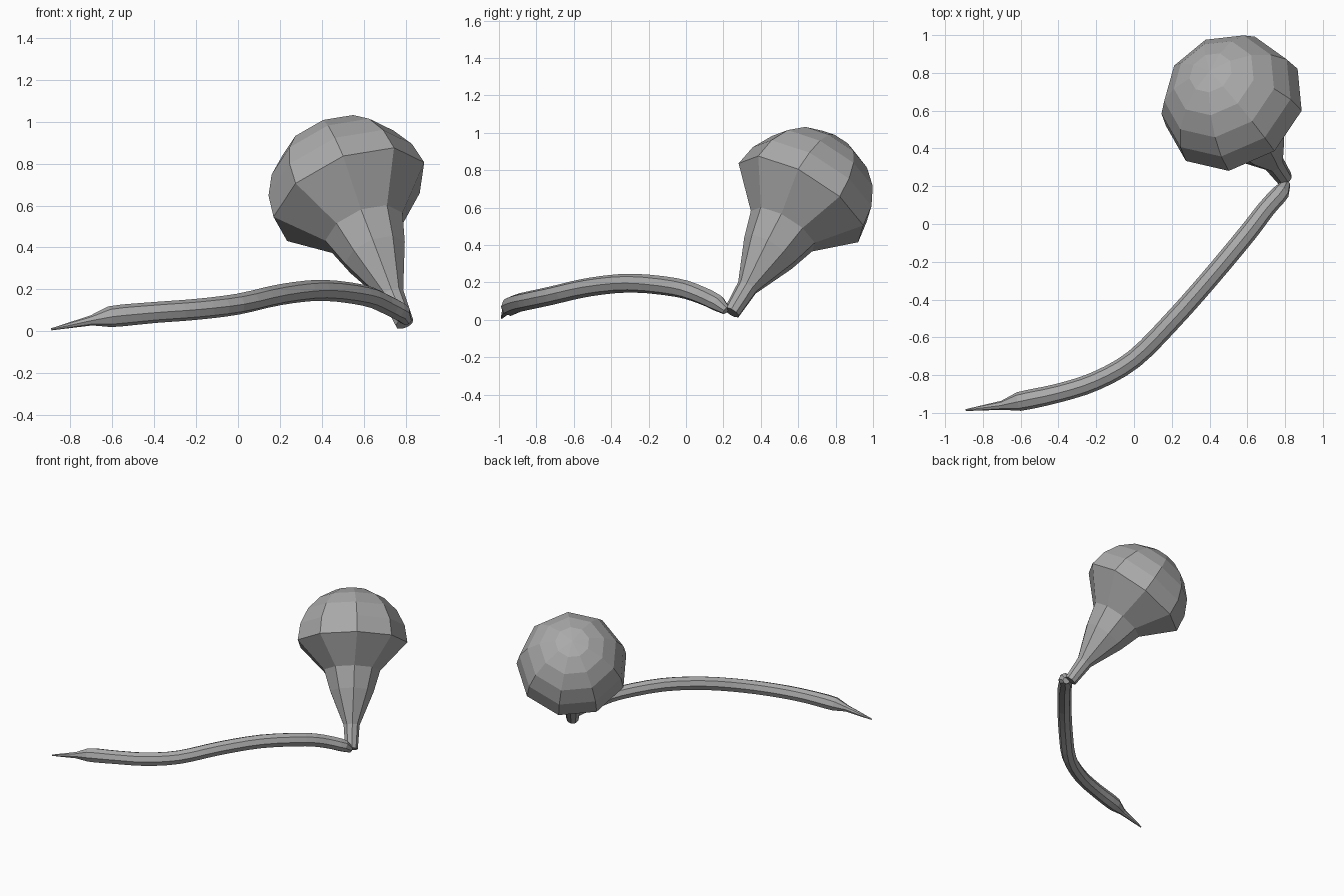
import bpy
import bmesh
from math import cos, sin, pi, radians
from mathutils import Vector

if "Cube" in bpy.data.objects:
    bpy.data.objects.remove(bpy.data.objects["Cube"], do_unlink=True)

grey = bpy.data.materials.new("plain_grey")
grey.use_nodes = True
grey.diffuse_color = (0.4, 0.4, 0.4, 1)
grey.node_tree.nodes["Principled BSDF"].inputs["Base Color"].default_value = (0.4, 0.4, 0.4, 1)


def loft(name, rings, sides):
    """Skin rings given as (centre, normal, reference direction, radius)."""
    bm = bmesh.new()
    loops = []
    for centre, normal, ref, radius in rings:
        n = normal.normalized()
        u = (ref - n * ref.dot(n)).normalized()
        v = n.cross(u)
        angles = [2 * pi * k / sides for k in range(sides)]
        loops.append([bm.verts.new(centre + (u * cos(a) + v * sin(a)) * radius) for a in angles])
    for a, b in zip(loops, loops[1:]):
        for k in range(sides):
            j = (k + 1) % sides
            bm.faces.new((a[k], a[j], b[j], b[k]))
    bm.faces.new(loops[0][::-1])
    bm.faces.new(loops[-1])
    bmesh.ops.remove_doubles(bm, verts=bm.verts, dist=0.0005)
    bmesh.ops.recalc_face_normals(bm, faces=bm.faces)
    mesh = bpy.data.meshes.new(name)
    bm.to_mesh(mesh)
    bm.free()
    mesh.materials.append(grey)
    obj = bpy.data.objects.new(name, mesh)
    bpy.context.collection.objects.link(obj)
    return obj


# Bulb: nine-sided neck flaring into a domed head, along a tilted axis
axis = Vector((-0.344, 0.494, 0.799)).normalized()
centre = Vector((0.534, 0.618, 0.642))
corner = Vector((0.54, -0.597, 0.597))
head_radius = 0.39
profile = [(-0.755, 0.045), (-0.587, 0.057), (-0.35, 0.155), (-0.2, 0.2)]
for step in range(6):
    lat = radians(18 * step)
    profile.append((head_radius * sin(lat), max(head_radius * cos(lat), 0.0001)))
loft("bulb", [(centre + axis * h, axis, corner, r) for h, r in profile], 9)

# Tail: slim eight-sided stalk, pointed at its free end
path = [
    (-0.89, -0.985, 0.01, 0.005), (-0.70, -0.96, 0.052, 0.024),
    (-0.61, -0.94, 0.07, 0.05), (-0.40, -0.895, 0.09, 0.05),
    (-0.20, -0.83, 0.105, 0.05), (0.0, -0.715, 0.13, 0.05),
    (0.20, -0.515, 0.175, 0.05), (0.40, -0.29, 0.196, 0.05),
    (0.60, -0.05, 0.172, 0.05), (0.70, 0.08, 0.132, 0.048),
    (0.78, 0.17, 0.088, 0.045), (0.805, 0.215, 0.05, 0.025),
]
points = [Vector(p) for p in path]


def smooth_point(i, t):
    """Catmull-Rom position and radius between points i and i + 1."""
    a, b, c, d = (points[min(max(i + k, 0), len(points) - 1)] for k in (-1, 0, 1, 2))
    return (b * 2 + (c - a) * t + (a * 2 - b * 5 + c * 4 - d) * t ** 2
            + (b * 3 - a - c * 3 + d) * t ** 3) / 2


samples = []
for i in range(len(points) - 1):
    curved = 2 <= i < len(points) - 2
    for t in ((0, 0.33, 0.67) if curved else (0,)):
        samples.append(smooth_point(i, t))
samples.append(points[-1])

rings = []
for i, s in enumerate(samples):
    ahead = samples[min(i + 1, len(samples) - 1)]
    behind = samples[max(i - 1, 0)]
    rings.append((s.xyz, (ahead - behind).xyz, Vector((0, 0, 1)), s.w))
loft("tail_stalk", rings, 8)
